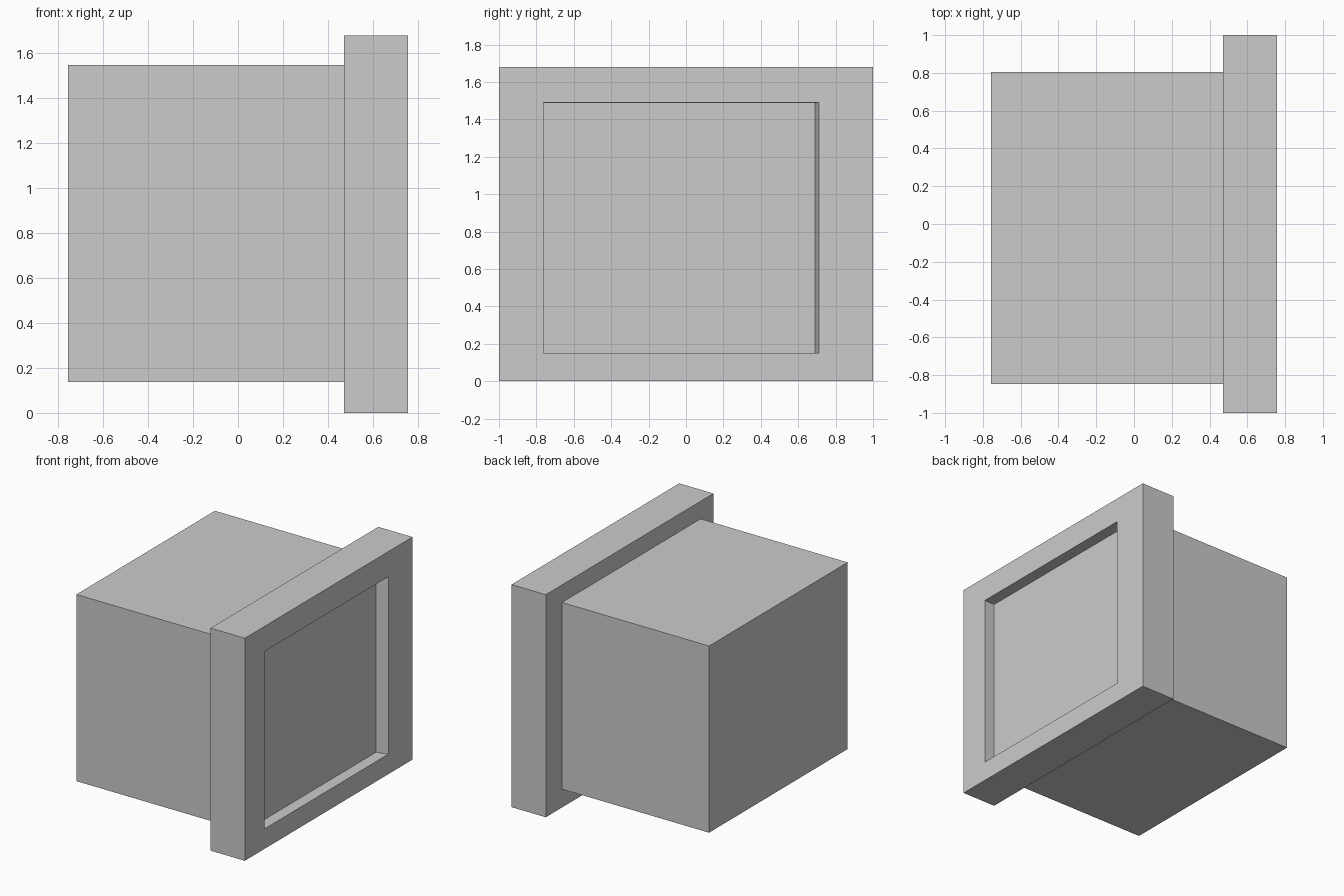
import bpy
import bmesh

if "Cube" in bpy.data.objects:
    bpy.data.objects.remove(bpy.data.objects["Cube"])


def loft_box(name, rings):
    """Join rectangular rings (x, y0, y1, z0, z1) along x and cap both ends."""
    bm = bmesh.new()
    loops = [[bm.verts.new((x, y, z)) for y, z in
              ((y0, z0), (y1, z0), (y1, z1), (y0, z1))]
             for x, y0, y1, z0, z1 in rings]
    for a, b in zip(loops, loops[1:]):
        for i in range(4):
            j = (i + 1) % 4
            bm.faces.new((a[i], a[j], b[j], b[i]))
    bm.faces.new(loops[0])
    bm.faces.new(loops[-1])
    bmesh.ops.recalc_face_normals(bm, faces=bm.faces[:])
    mesh = bpy.data.meshes.new(name)
    bm.to_mesh(mesh)
    bm.free()
    obj = bpy.data.objects.new(name, mesh)
    bpy.context.collection.objects.link(obj)
    return obj


# Rear housing, its front end tucked inside the bezel
housing = (-0.847, 0.806, 0.138, 1.547)
loft_box("rear_housing", [(-0.757, *housing), (0.56, *housing)])

# Bezel with a shallow screen recess, one side wall slightly sloped
outer = (-1.0, 1.0, 0.0, 1.68)
loft_box("screen_bezel", [
    (0.471, *outer),
    (0.757, *outer),
    (0.757, -0.763, 0.711, 0.151, 1.49),
    (0.67, -0.763, 0.69, 0.151, 1.488),
])
